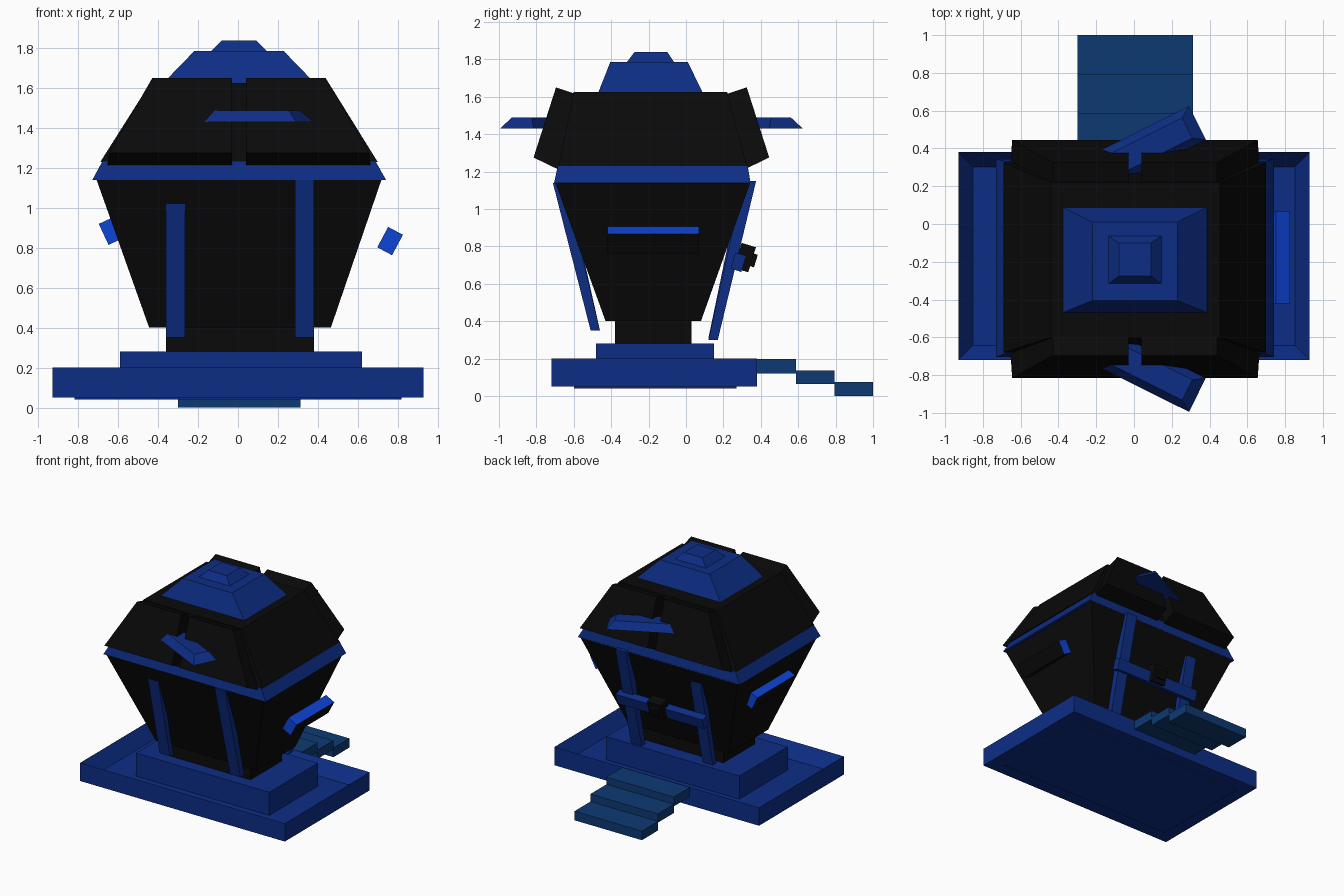
import bpy, bmesh, math
from mathutils import Matrix

if "Cube" in bpy.data.objects:
    bpy.data.objects.remove(bpy.data.objects["Cube"])

CX, CY = 0.005, -0.185   # symmetry centre of the building


def material(name, rgb):
    m = bpy.data.materials.new(name)
    m.diffuse_color = (*rgb, 1)
    m.use_nodes = True
    m.node_tree.nodes["Principled BSDF"].inputs["Base Color"].default_value = m.diffuse_color
    return m


BLUE = material("deep_blue", (0.004, 0.027, 0.24))
BRIGHT = material("bright_blue", (0.004, 0.058, 0.68))
STEP = material("slate_blue", (0.004, 0.042, 0.17))
BLACK = material("black", (0.003, 0.003, 0.003))


def finish(name, bm, *mats):
    bmesh.ops.recalc_face_normals(bm, faces=bm.faces)
    me = bpy.data.meshes.new(name)
    bm.to_mesh(me)
    bm.free()
    for m in mats:
        me.materials.append(m)
    ob = bpy.data.objects.new(name, me)
    bpy.context.collection.objects.link(ob)
    return ob


def loft_mesh(a, b):
    """Closed solid between two four-point loops."""
    bm = bmesh.new()
    va, vb = [bm.verts.new(p) for p in a], [bm.verts.new(p) for p in b]
    bm.faces.new(va)
    bm.faces.new(vb)
    for i in range(4):
        j = (i + 1) % 4
        bm.faces.new((va[i], va[j], vb[j], vb[i]))
    bmesh.ops.recalc_face_normals(bm, faces=bm.faces)
    return bm


def rect(r, z):
    x0, x1, y0, y1 = r
    return [(x0, y0, z), (x1, y0, z), (x1, y1, z), (x0, y1, z)]


def taper(name, r0, z0, r1, z1, mat):
    return finish(name, loft_mesh(rect(r0, z0), rect(r1, z1)), mat)


def box(name, r, z0, z1, mat):
    return taper(name, r, z0, r, z1, mat)


def sized_box(name, size, loc, rot_x, mat):
    x, y, z = (s / 2 for s in size)
    ob = box(name, (-x, x, -y, y), -z, z, mat)
    ob.location, ob.rotation_euler = loc, (rot_x, 0, 0)
    return ob


# base tray with a sunken floor, and its bottom plate
bm = loft_mesh(rect((-0.93, 0.93, -0.72, 0.38), 0.05), rect((-0.93, 0.93, -0.72, 0.38), 0.20))
bm.normal_update()
top = [f for f in bm.faces if f.normal.z > 0.9]
bmesh.ops.inset_region(bm, faces=top, thickness=0.11)
bmesh.ops.translate(bm, verts=top[0].verts[:], vec=(0, 0, -0.11))
finish("base_tray", bm, BLUE)
box("base_bottom_plate", (-0.82, 0.82, -0.60, 0.27), 0.04, 0.07, BLUE)

# pedestal, neck and flaring body
box("pedestal", (-0.59, 0.62, -0.48, 0.15), 0.08, 0.28, BLUE)
box("neck", (-0.36, 0.38, -0.38, 0.03), 0.27, 0.41, BLACK)
taper("body", (-0.445, 0.465, -0.43, 0.08), 0.40, (-0.71, 0.72, -0.70, 0.345), 1.145, BLACK)

# blue band, black roof and stepped cap
taper("eaves_band", (-0.73, 0.742, -0.705, 0.345), 1.14, (-0.68, 0.69, -0.685, 0.33), 1.232, BLUE)
taper("roof_core", (-0.69, 0.70, -0.68, 0.325), 1.23, (-0.44, 0.455, -0.60, 0.22), 1.625, BLACK)
taper("cap_lower", (-0.38, 0.39, -0.47, 0.09), 1.62, (-0.22, 0.23, -0.405, 0.01), 1.785, BLUE)
taper("cap_upper", (-0.14, 0.15, -0.32, -0.06), 1.78, (-0.08, 0.09, -0.275, -0.10), 1.84, BLUE)

# thick roof flaps: two halves front and back with a gap between them
for sy, end in ((1, "front"), (-1, "back")):
    for sx, side in ((1, "right"), (-1, "left")):
        def at(x, y, z):
            return (CX + sx * x, CY + sy * (y - CY), z)
        lower = [at(0.035, -0.815, 1.275), at(0.65, -0.815, 1.275),
                 at(0.66, -0.67, 1.205), at(0.035, -0.67, 1.205)]
        upper = [at(0.035, -0.695, 1.65), at(0.435, -0.695, 1.65),
                 at(0.435, -0.59, 1.615), at(0.035, -0.59, 1.615)]
        finish(f"roof_flap_{end}_{side}", loft_mesh(lower, upper), BLACK)

    # slanted bevelled blade sticking out of the flap
    blade = taper(f"blade_{end}", (-0.26, 0.26, -0.10, 0.10), 1.43,
                  (-0.24, 0.20, -0.06, 0.06), 1.488, BLUE)
    blade.location = (0.103, CY - sy * 0.604, 0)
    blade.rotation_euler.z = -sy * math.radians(26.5)

# leaning posts on the front and back: x range, foot (z, outer, inner), head
posts = {
    "front_left_post": ((-0.36, -0.265), (0.35, -0.505, -0.46), (1.02, -0.657, -0.61)),
    "front_right_post": ((0.285, 0.38), (0.35, -0.51, -0.46), (1.14, -0.712, -0.65)),
    "back_left_post": ((-0.36, -0.265), (0.31, 0.165, 0.12), (1.03, 0.325, 0.27)),
    "back_right_post": ((0.285, 0.38), (0.30, 0.17, 0.12), (1.15, 0.375, 0.31)),
}
for name, ((x0, x1), (z0, a0, b0), (z1, a1, b1)) in posts.items():
    taper(name, (x0, x1, a0, b0), z0, (x0, x1, a1, b1), z1, BLUE)

# crossbar between the back posts with a stepped knob
sized_box("back_crossbar", (0.79, 0.06, 0.09), (0.02, 0.28, 0.715), -0.3, BLUE)
sized_box("knob_base", (0.13, 0.08, 0.14), (0.03, 0.315, 0.74), -0.3, BLACK)
sized_box("knob_tip", (0.08, 0.06, 0.07), (0.03, 0.345, 0.73), -0.3, BLACK)

# tilted side boxes: bright shell, black on the downward faces
for name, x, z, ang in (("right_side_box", 0.762, 0.834, 28), ("left_side_box", -0.635, 0.885, -25)):
    bm = loft_mesh(rect((-0.042, 0.042, -0.42, 0.07), -0.058), rect((-0.042, 0.042, -0.42, 0.07), 0.058))
    bm.transform(Matrix.Translation((x, 0, z)) @ Matrix.Rotation(math.radians(ang), 4, 'Y'))
    bm.normal_update()
    for f in bm.faces:
        f.material_index = 1 if f.normal.z < -0.1 else 0
    finish(name, bm, BRIGHT, BLACK)

# three steps down at the back
for i, (z0, z1) in enumerate(((0.12, 0.197), (0.065, 0.137), (0.0, 0.075))):
    y0 = 0.38 + i * 0.207
    box(f"step_{i + 1}", (-0.30, 0.312, y0, y0 + 0.207), z0, z1, STEP)
